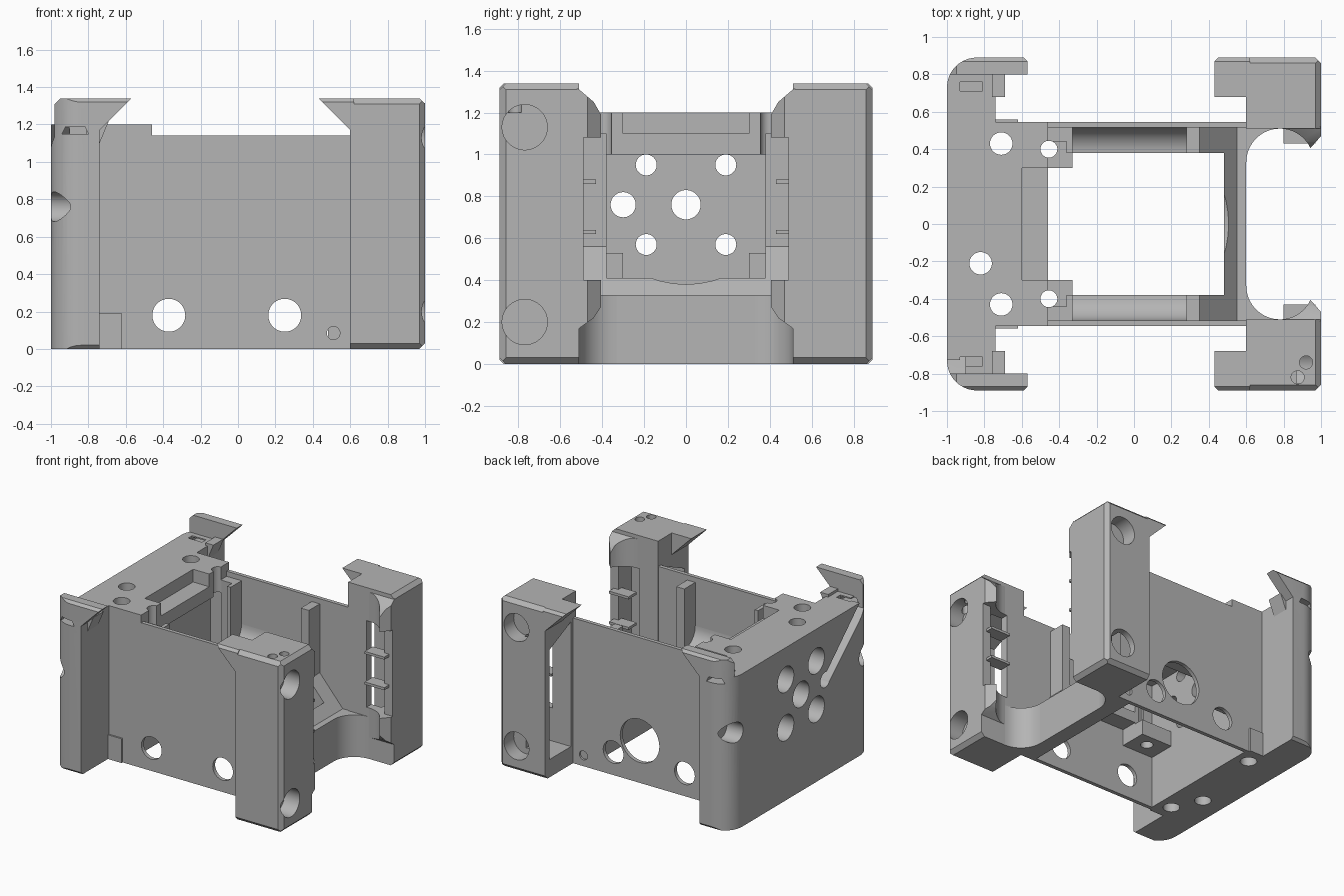
import bpy, bmesh
from math import sin, cos, pi, radians

if "Cube" in bpy.data.objects:
    bpy.data.objects.remove(bpy.data.objects["Cube"], do_unlink=True)

grey = bpy.data.materials.new("plain grey")
grey.use_nodes = True
tone = (0.46, 0.46, 0.46, 1)
grey.diffuse_color = tone
grey.node_tree.nodes["Principled BSDF"].inputs["Base Color"].default_value = tone


def prism(name, axis, pts, lo, hi):
    """Extrude a flat outline along an axis (outline is in the other two axes, in order)."""
    place = {"x": lambda a, b, t: (t, a, b),
             "y": lambda a, b, t: (a, t, b),
             "z": lambda a, b, t: (a, b, t)}[axis]
    bm = bmesh.new()
    low = [bm.verts.new(place(a, b, lo)) for a, b in pts]
    high = [bm.verts.new(place(a, b, hi)) for a, b in pts]
    bm.faces.new(low)
    bm.faces.new(high)
    for i in range(len(pts)):
        j = (i + 1) % len(pts)
        bm.faces.new((low[i], low[j], high[j], high[i]))
    bmesh.ops.recalc_face_normals(bm, faces=bm.faces)
    mesh = bpy.data.meshes.new(name)
    bm.to_mesh(mesh)
    bm.free()
    mesh.materials.append(grey)
    ob = bpy.data.objects.new(name, mesh)
    bpy.context.collection.objects.link(ob)
    return ob


def box(name, x, y, z):
    return prism(name, "z", [(x[0], y[0]), (x[1], y[0]), (x[1], y[1]), (x[0], y[1])], *z)


def arc(a, b, r, start, end, n=10):
    angles = [radians(start + (end - start) * i / n) for i in range(n + 1)]
    return [(a + r * cos(t), b + r * sin(t)) for t in angles]


def rod(axis, a, b, r, lo, hi):
    return prism("cutter", axis, arc(a, b, r, 0, 352.5, 47), lo, hi)


def combine(part, tools, mode="DIFFERENCE"):
    bpy.context.view_layer.objects.active = part
    for tool in tools:
        mod = part.modifiers.new("cut", "BOOLEAN")
        mod.operation, mod.solver, mod.object = mode, "EXACT", tool
        bpy.ops.object.modifier_apply(modifier=mod.name)
        bpy.data.objects.remove(tool, do_unlink=True)
    return part


def flip(pts, s):
    return [(a, s * b) for a, b in pts]


def span(s, a, b):
    return tuple(sorted((s * a, s * b)))


SIDES = (("front", -1), ("back", 1))


# --- End plate with rounded outer corners
def plate_outline(inner):
    return ([(inner, -0.89), (inner, 0.89)] + arc(-0.84, 0.73, 0.16, 90, 180)
            + arc(-0.84, -0.73, 0.16, 180, 270))


def plate_holes():
    tools = [rod("x", y, z, r, -1.1, -0.3) for y, z, r in
             ((0, .76, .07), (-.19, .95, .05), (.19, .95, .05),
              (-.19, .57, .05), (.19, .57, .05), (-.3, .76, .06))]
    tools += [rod("z", x, y, r, -0.1, 1.3) for x, y, r in
              ((-.71, .43, .06), (-.71, -.43, .06), (-.82, -.21, .06),
               (-.455, .4, .045), (-.455, -.4, .045))]
    return tools


end_plate = prism("end_plate", "z", plate_outline(-0.74), 0, 1.2)
recesses = [rod("x", y, z, 0.1, -1.1, -0.82) for y, z in
            ((0, .76), (-.19, .95), (.19, .95), (-.19, .57), (.19, .57))]
recesses += [rod("x", y, 0.76, 0.08, -1.1, -0.86) for y in (-0.8, 0.8)]
recesses.append(prism("cutter", "x", [(-.86, 1.18), (-.78, 1.25), (-.28, .78), (-.34, .72)],
                      -1.1, -0.9))
for _, s in SIDES:
    recesses.append(prism("cutter", "y", [(-.94, 1.15), (-.8, 1.15), (-.82, 1.19), (-.92, 1.19)],
                          *span(s, 0.72, 1)))
    recesses.append(box("cutter", (-.93, -.81), span(s, 0.71, 0.76), (1.15, 1.3)))
    recesses.append(prism("cutter", "x", [(s * .86, -.01), (s * .9, -.01), (s * .9, .03)], -1.1, -.7))
combine(end_plate, plate_holes() + recesses)

inner_block = combine(box("inner_block", (-.76, -.6), (-.53, .53), (0, 1.2)), plate_holes())
top_shelf = box("top_shelf", (-.62, -.46), (-.545, .545), (1.0, 1.2))
combine(top_shelf, [box("cutter", (-.6, -.4), (-.3, .3), (1.1, 1.3))] + plate_holes())

# --- Bridge wall with a sloped lip and a shallow dip
bridge = prism("bridge_wall", "y",
               [(.48, 0), (.48, .41), (.55, .33), (.6, .33), (.6, 0)], -0.53, 0.53)
combine(bridge, [rod("x", 0, 0.86, 0.48, 0.4, 0.53)])

for side, s in SIDES:
    # Thin side wall, stepped up next to the end plate
    wall = prism(side + "_wall", "y",
                 [(-.75, 0), (.62, 0), (.62, 1.14), (-.46, 1.14), (-.46, 1.2), (-.75, 1.2)],
                 *span(s, 0.515, 0.545))
    holes = [rod("y", x, z, r, *span(s, 0.4, 0.7)) for x, z, r in
             ((-.37, .18, .088), (.25, .18, .088), (.51, .085, .035))]
    if s > 0:
        holes.append(rod("y", 0.02, 0.33, 0.17, 0.4, 0.7))
    combine(wall, holes)
    box(side + "_wall_pad", (-.74, -.62), span(s, 0.54, 0.558), (0, 0.19))

    # Flared lip over the end plate
    lip = prism(side + "_lip", "y",
                [(-.98, 1.1), (-.74, 1.1), (-.74, 1.17), (-.57, 1.34), (-.95, 1.34), (-.98, 1.31)],
                *span(s, 0.8, 0.89))
    combine(lip, [prism("cutter", "z", plate_outline(-0.5), 1, 1.5)], "INTERSECT")
    combine(lip, [prism("cutter", "y", [(-.94, 1.15), (-.8, 1.15), (-.82, 1.19), (-.92, 1.19)],
                        *span(s, 0.7, 1)),
                  prism("cutter", "x", [(s * .86, 1.35), (s * .9, 1.35), (s * .9, 1.31)], -1.1, -.4)])
    prism(side + "_lip_wedge", "y", [(-.76, 1.1), (-.74, 1.1), (-.69, 1.22), (-.76, 1.22)],
          *span(s, 0.68, 0.81))

    # Corner post, chamfered on its outer edges
    post = prism(side + "_post", "y",
                 [(.6, 0), (.97, 0), (1, .03), (1, 1.31), (.97, 1.34), (.6, 1.34)],
                 *span(s, 0.51, 0.89))
    combine(post, [
        prism("cutter", "x", [(s * a, b) for a, b in
              ((.5, -.1), (.75, -.1), (.86, 0), (.89, .03), (.89, 1.31), (.86, 1.34), (.5, 1.34))], .5, 1.1),
        prism("cutter", "z", flip([(.5, .5), (1, .5), (1, .86), (.97, .89), (.5, .89)], s), -.2, 1.5),
    ], "INTERSECT")
    cuts = [prism("cutter", "x", [(s * a, b) for a, b in
                  ((.57, .14), (.84, .14), (.84, 1.0), (.57, 1.12))], 0.5, 0.85),
            box("cutter", (.76, .93), span(s, 0.4, 0.65), (0.4, 1.08))]
    for z in (0.2, 1.13):
        if s < 0:
            cuts.append(rod("x", -0.77, z, 0.108, 0.87, 1.1))
        else:
            cuts.append(rod("y", 0.85, z, 0.108, 0.77, 1.0))
    if s < 0:
        cuts += [rod("z", x, y, 0.035, 1.2, 1.5) for x, y in ((.92, -.74), (.875, -.82))]
    combine(post, cuts)
    flare = prism(side + "_post_flare", "y", [(.62, 1.15), (.6, 1.17), (.43, 1.34), (.62, 1.34)],
                  *span(s, 0.68, 0.89))
    combine(flare, [prism("cutter", "x", [(s * .86, 1.35), (s * .9, 1.35), (s * .9, 1.31)], .3, .8)])

    # Curved guard on the inside of the post, with a tall window
    guard = prism(side + "_guard", "z",
                  flip([(1, .52), (.72, .52)] + arc(.78, .33, .18, 90, 25) + [(1, .47)], s), .15, 1.33)
    bulge = [(.53, .16), (.51, .17), (.44, .22), (.4, .28), (.38, .35),
             (.38, 1.1), (.4, 1.18), (.44, 1.25), (.51, 1.31), (.53, 1.32)]
    combine(guard, [prism("cutter", "x", [(s * a, b) for a, b in bulge], .6, 1.1)], "INTERSECT")
    combine(guard, [box("cutter", (.8, 1.1), span(s, 0.3, 0.49), (0.4, 1.08)),
                    box("cutter", (.76, .93), span(s, 0.3, 0.65), (0.4, 1.08))])
    for z in (0.62, 0.86):
        box(side + "_guard_rib", (.8, .97), span(s, 0.43, 0.53), (z, z + 0.02))

    # Rounded corner between the bridge and the post
    prism(side + "_bridge_corner", "z",
          flip([(.59, .52), (.59, .33)] + arc(.78, .33, .18, 180, 90), s), 0, 0.33)

    # Inner uprights, sloped gusset and hollowed cradle
    box(side + "_inner_upright", (.28, .35), span(s, 0.38, 0.52), (0.45, 1.1))
    prism(side + "_gusset", "y", [(.35, .3), (.35, .56), (.55, .33), (.48, .3)], *span(s, 0.38, 0.52))
    prism(side + "_cradle", "x",
          [(s * a, b) for a, b in [(.52, .54), (.38, .54)] + arc(.38, .76, .135, -90, 0) + [(.52, .76)]],
          -0.34, 0.29)
    for name, x, y, z in (("_corner_upright", (-.46, -.33), (.44, .52), (.45, 1.1)),
                          ("_corner_block", (-.61, -.33), (.3, .52), (.41, .53)),
                          ("_corner_rib", (-.36, -.33), (.38, .52), (.45, 1.1))):
        block = box(side + name, x, span(s, *y), z)
        combine(block, [rod("z", -0.455, s * 0.4, 0.045, 0.3, 1.3)])

# --- Smooth the round faces, keep the edges sharp
for ob in bpy.context.scene.objects:
    if ob.type == "MESH":
        bpy.ops.object.select_all(action="DESELECT")
        ob.select_set(True)
        bpy.context.view_layer.objects.active = ob
        bpy.ops.object.shade_smooth_by_angle(angle=radians(30))
